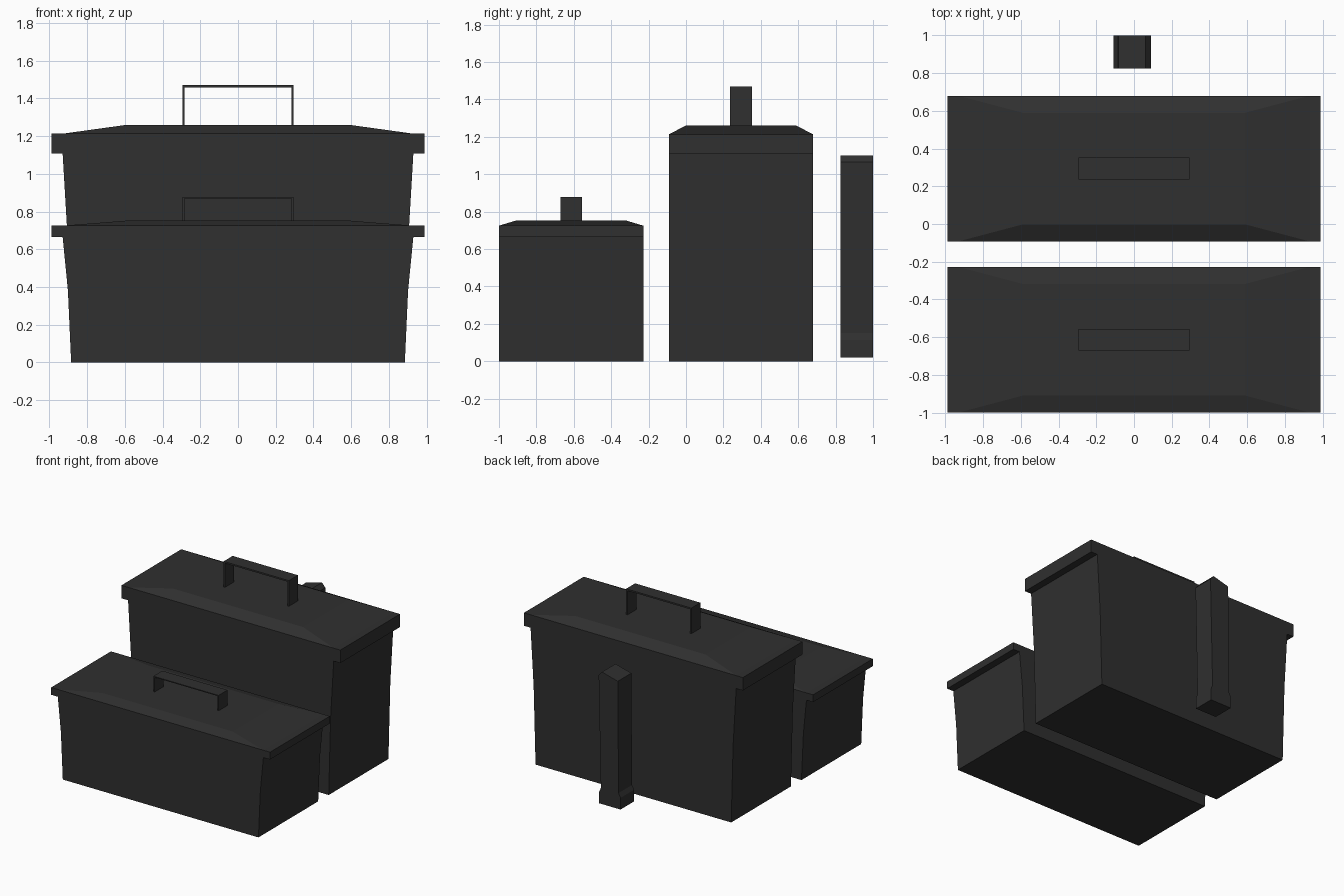
import bpy, bmesh

if "Cube" in bpy.data.objects:
    bpy.data.objects.remove(bpy.data.objects["Cube"])

charcoal = bpy.data.materials.new("charcoal")
charcoal.diffuse_color = (0.029, 0.029, 0.029, 1)
charcoal.use_nodes = True
charcoal.node_tree.nodes["Principled BSDF"].inputs["Base Color"].default_value = charcoal.diffuse_color


def finish(name, bm):
    bmesh.ops.recalc_face_normals(bm, faces=bm.faces)
    mesh = bpy.data.meshes.new(name)
    bm.to_mesh(mesh)
    bm.free()
    mesh.materials.append(charcoal)
    obj = bpy.data.objects.new(name, mesh)
    bpy.context.collection.objects.link(obj)
    return obj


def prism(name, profile, y0, y1):
    """Extrude an x-z outline from y0 to y1."""
    bm = bmesh.new()
    face = bm.faces.new([bm.verts.new((x, y0, z)) for x, z in profile])
    ext = bmesh.ops.extrude_face_region(bm, geom=[face])
    verts = [g for g in ext["geom"] if isinstance(g, bmesh.types.BMVert)]
    bmesh.ops.translate(bm, verts=verts, vec=(0, y1 - y0, 0))
    return finish(name, bm)


def mirrored(half):
    """Complete a right-hand outline with its left-hand mirror."""
    return half + [(-x, z) for x, z in reversed(half)]


def lid_top(name, y0, y1, z0, z1):
    """Low hipped panel on top of the lid rim."""
    bm = bmesh.new()
    rings = []
    for hx, inset, z in ((0.93, 0, z0), (0.59, 0.09, z1)):
        a, b = y0 + inset, y1 - inset
        rings.append([bm.verts.new((x, y, z)) for x, y in
                      ((-hx, a), (hx, a), (hx, b), (-hx, b))])
    low, top = rings
    bm.faces.new(top)
    for i in range(4):
        j = (i + 1) % 4
        bm.faces.new((low[i], low[j], top[j], top[i]))
    bm.faces.new(low[::-1])
    return finish(name, bm)


def box_with_lid(prefix, y0, y1, kink, rim0, rim1, top, grip):
    # tapered container
    prism(prefix + "_container",
          mirrored([(0.885, 0), (0.902, kink), (0.93, rim0)]), y0, y1)
    # overhanging lid rim and raised panel
    prism(prefix + "_lid_rim", mirrored([(0.99, rim0), (0.99, rim1)]), y0, y1)
    lid_top(prefix + "_lid_panel", y0, y1, rim1, top)
    # flat strip handle
    mid = (y0 + y1) / 2
    t = (grip - top) * 0.06
    prism(prefix + "_handle",
          mirrored([(0.283, grip - t), (0.283, top), (0.295, top),
                    (0.295, grip)][::-1]), mid - 0.058, mid + 0.058)


box_with_lid("front_box", -1.0, -0.228, 0.38, 0.665, 0.725, 0.752, 0.878)
box_with_lid("back_box", -0.092, 0.68, 0.63, 1.107, 1.213, 1.26, 1.47)

# upright post with a ridged top and a flared foot
prism("rear_post",
      [(-0.108, 0.02), (0.085, 0.02), (0.085, 0.115), (0.07, 0.15),
       (0.09, 1.065), (0.06, 1.10), (-0.083, 1.062), (-0.09, 0.15),
       (-0.108, 0.115)], 0.825, 1.0)
